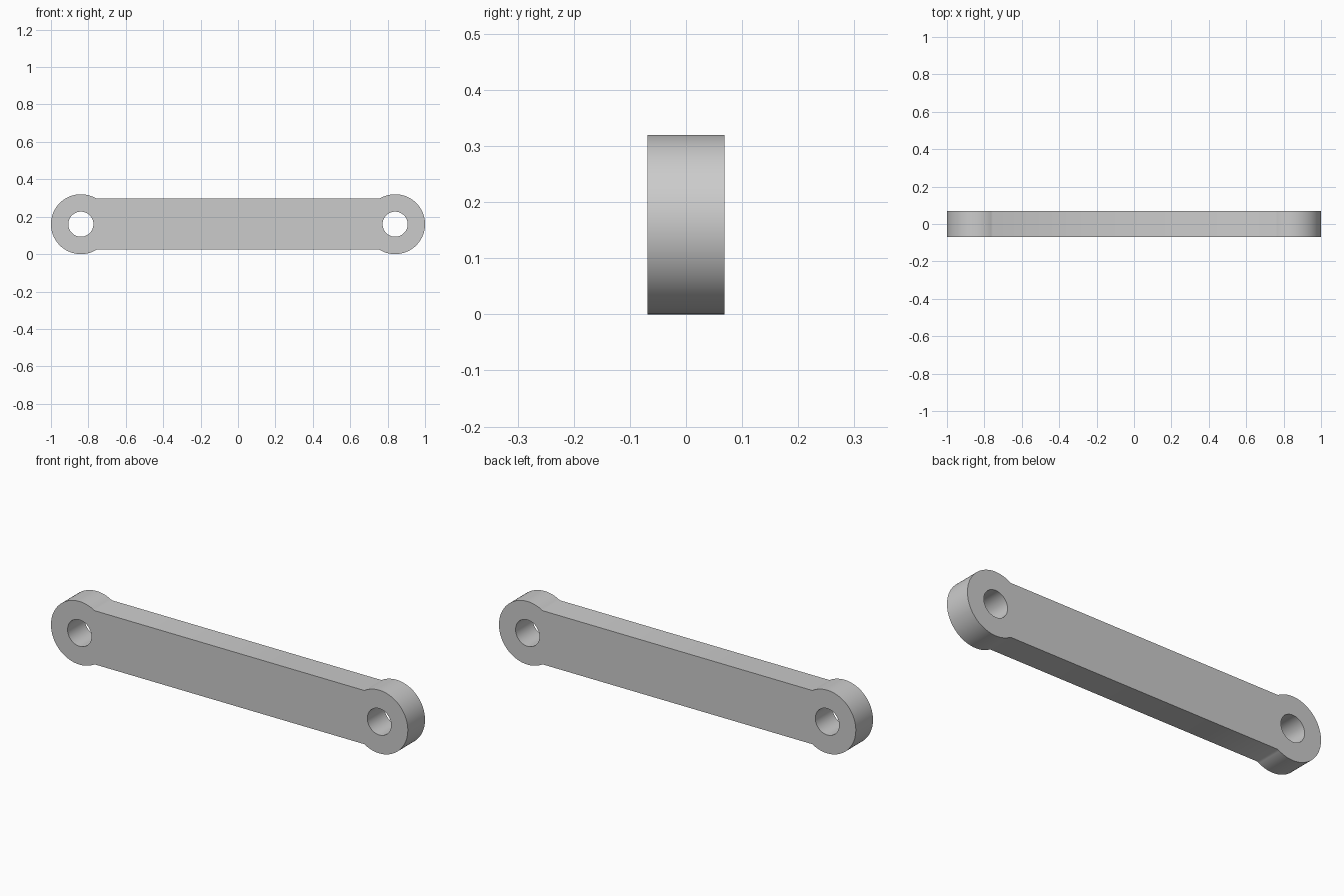
import bpy
import bmesh
from math import asin, cos, sin, pi
from mathutils import Vector

END_X, END_R = 0.84, 0.16      # centre and radius of the rounded ends
BAR_HALF, HOLE_R = 0.136, 0.067
THICK = 0.138

cube = bpy.data.objects.get("Cube")
if cube:
    bpy.data.objects.remove(cube, do_unlink=True)


def arc(cx, r, start, stop, steps):
    """Points on an arc in the front plane, counter-clockwise."""
    angles = [start + (stop - start) * i / steps for i in range(steps + 1)]
    return [(cx + r * cos(a), -THICK / 2, END_R + r * sin(a)) for a in angles]


def add_loop(bm, points):
    verts = [bm.verts.new(p) for p in points]
    return [bm.edges.new((v, verts[i - 1])) for i, v in enumerate(verts)]


# Outline of the bar with its two eyes, and a pin hole in each
neck = pi - asin(BAR_HALF / END_R)
bm = bmesh.new()
edges = add_loop(bm, arc(END_X, END_R, -neck, neck, 64)
                 + arc(-END_X, END_R, pi - neck, pi + neck, 64))
for side in (-1, 1):
    edges += add_loop(bm, arc(side * END_X, HOLE_R, 0, 2 * pi, 48)[:-1])
bmesh.ops.triangle_fill(bm, edges=edges, use_beauty=True, normal=Vector((0, -1, 0)))

# Thickness
solid = bmesh.ops.extrude_face_region(bm, geom=bm.faces[:])
back = [g for g in solid["geom"] if isinstance(g, bmesh.types.BMVert)]
bmesh.ops.translate(bm, verts=back, vec=(0, THICK, 0))
bmesh.ops.recalc_face_normals(bm, faces=bm.faces[:])

mesh = bpy.data.meshes.new("link_arm")
bm.to_mesh(mesh)
bm.free()
arm = bpy.data.objects.new("link_arm", mesh)
bpy.context.collection.objects.link(arm)

# Plain grey metal
grey = bpy.data.materials.new("light_grey")
grey.use_nodes = True
colour = (0.6, 0.6, 0.6, 1)
grey.diffuse_color = colour
grey.node_tree.nodes["Principled BSDF"].inputs["Base Color"].default_value = colour
mesh.materials.append(grey)

bpy.ops.object.select_all(action='DESELECT')
arm.select_set(True)
bpy.context.view_layer.objects.active = arm
bpy.ops.object.shade_smooth_by_angle(angle=pi / 6)
